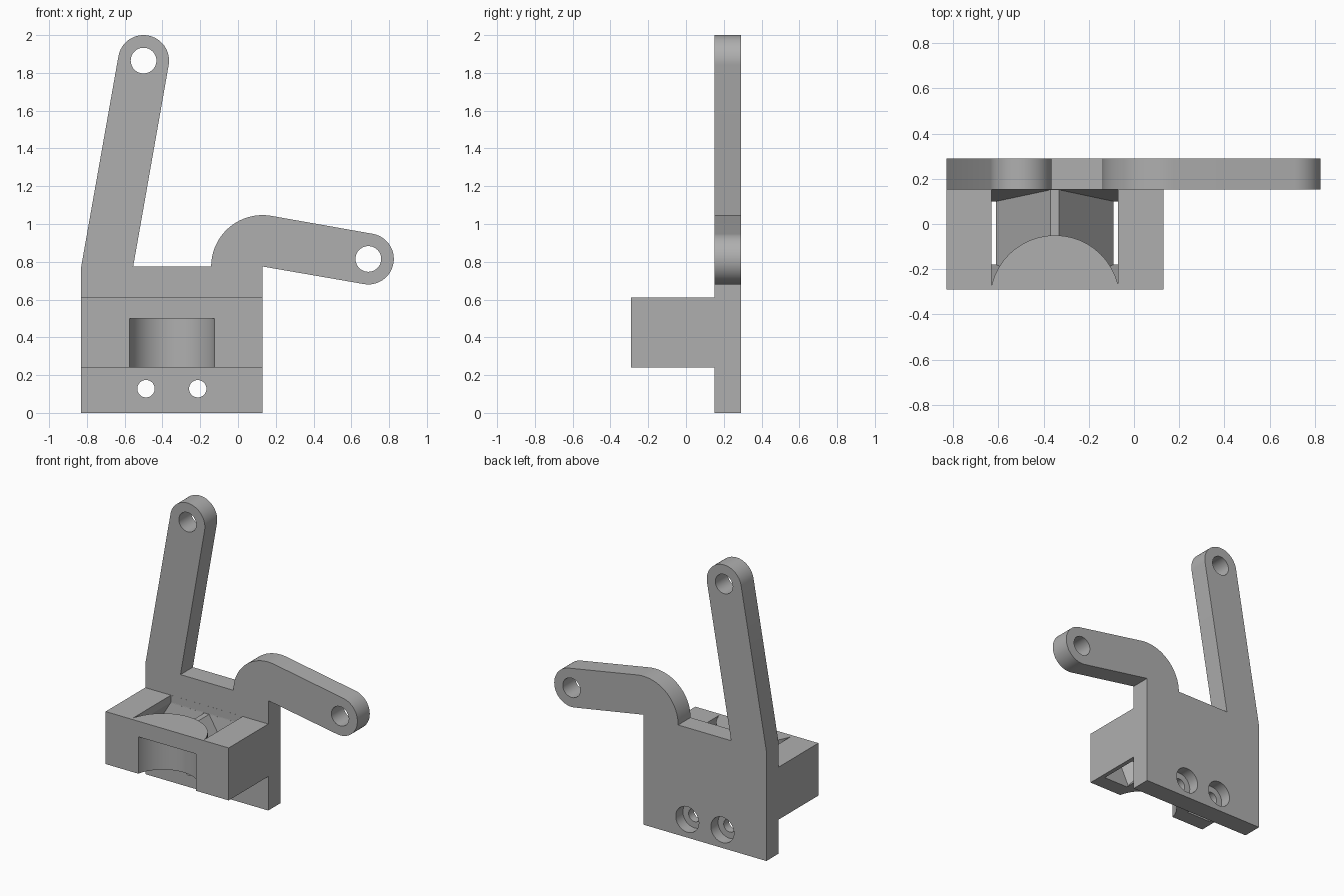
import bpy, bmesh
from math import radians, cos, sin
from mathutils import Vector

if "Cube" in bpy.data.objects:
    bpy.data.objects.remove(bpy.data.objects["Cube"], do_unlink=True)

grey = bpy.data.materials.new("plain grey")
grey.use_nodes = True
grey.diffuse_color = (0.43, 0.43, 0.43, 1)
grey.node_tree.nodes["Principled BSDF"].inputs["Base Color"].default_value = (0.43, 0.43, 0.43, 1)


def loft(name, bottom, top):
    """Solid between two matching rings of 3D points."""
    bm = bmesh.new()
    a = [bm.verts.new(p) for p in bottom]
    b = [bm.verts.new(p) for p in top]
    bm.faces.new(a)
    bm.faces.new(b)
    n = len(a)
    for i in range(n):
        j = (i + 1) % n
        bm.faces.new((a[i], a[j], b[j], b[i]))
    bmesh.ops.recalc_face_normals(bm, faces=bm.faces)
    mesh = bpy.data.meshes.new(name)
    bm.to_mesh(mesh)
    bm.free()
    mesh.materials.append(grey)
    ob = bpy.data.objects.new(name, mesh)
    bpy.context.collection.objects.link(ob)
    return ob


def prism_y(name, pts, y0, y1):
    return loft(name, [(x, y0, z) for x, z in pts], [(x, y1, z) for x, z in pts])


def prism_z(name, pts, z0, z1):
    return loft(name, [(x, y, z0) for x, y in pts], [(x, y, z1) for x, y in pts])


def arc(cx, cy, r, start, end, n=32):
    angles = [radians(start + (end - start) * i / n) for i in range(n + 1)]
    return [(cx + r * cos(t), cy + r * sin(t)) for t in angles]


def circle(cx, cy, r):
    return arc(cx, cy, r, 0, 360, 48)[:-1]


def rect(x0, x1, y0, y1):
    return [(x0, y0), (x1, y0), (x1, y1), (x0, y1)]


def cut(ob, cutter, keep=False):
    cutter.hide_render = True
    mod = ob.modifiers.new("cut", 'BOOLEAN')
    mod.operation, mod.solver, mod.object = 'DIFFERENCE', 'EXACT', cutter
    bpy.context.view_layer.objects.active = ob
    bpy.ops.object.modifier_apply(modifier=mod.name)
    if not keep:
        bpy.data.objects.remove(cutter, do_unlink=True)


LEFT, RIGHT, MID = -0.83, 0.13, -0.35
FRONT, JOIN, BACK = -0.29, 0.152, 0.29
SHOULDER, LOW, HIGH = 0.775, 0.24, 0.61

# Back plate with an upright arm and a bent arm
outline = [(LEFT, 0), (RIGHT, 0), (RIGHT, SHOULDER)]
outline += arc(0.69, 0.815, 0.135, -100, 80)
outline += arc(RIGHT, SHOULDER, 0.272, 80, 180)
outline += [(-0.555, SHOULDER)]
outline += arc(-0.5, 1.865, 0.135, -10, 170)
outline += [(LEFT, SHOULDER)]
plate = prism_y("back_plate_with_arms", outline, JOIN, BACK)

# Pivot holes and counterbored screw holes
for x, z in ((0.69, 0.815), (-0.5, 1.865)):
    cut(plate, prism_y("pivot_hole", circle(x, z, 0.068), 0, 1))
for side in (-1, 1):
    x = MID + side * 0.137
    cut(plate, prism_y("screw_hole", circle(x, 0.128, 0.046), 0, 1))
    cut(plate, prism_y("counterbore", circle(x, 0.128, 0.09), 0.21, 1))

# Front block with a hopper and two chutes around a curved wall
block = prism_z("hopper_block", rect(LEFT, RIGHT, FRONT, JOIN), LOW, HIGH)
wall = prism_z("curved_wall_keeper", circle(MID, -0.338, 0.288), -1, 2)


def mirrored(offsets, z, side):
    return [(MID + side * x, y, z) for x, y in offsets]


for side in (-1, 1):
    base = Vector((0.355, -0.18)), Vector((0.355, 0.10))
    low = rect(0.26, 0.45, base[0].y, base[1].y)
    top = rect(0.015, 0.28, -0.272, JOIN)
    # carry the lower ring a little through the underside
    t = 0.06
    under = [(a + (a - c) * t, b + (b - d) * t) for (a, b), (c, d) in zip(low, top)]
    drop = LOW - (0.56 - LOW) * t
    chute = loft("chute", mirrored(under, drop, side), mirrored(top, 0.56, side))
    cut(chute, wall, keep=True)
    cut(block, chute)

mouth = prism_z("hopper_mouth", rect(MID - 0.28, MID + 0.28, -0.272, JOIN - 0.0005), 0.555, 1)
cut(mouth, wall)
cut(block, mouth)

# Round recess in the front, open below
cut(block, prism_z("front_recess", circle(MID, -0.338, 0.23), 0, 0.5))

# Smooth the round surfaces, keep edges sharp
for ob in (plate, block):
    bpy.ops.object.select_all(action='DESELECT')
    ob.select_set(True)
    bpy.context.view_layer.objects.active = ob
    bpy.ops.object.shade_smooth_by_angle(angle=radians(25))
